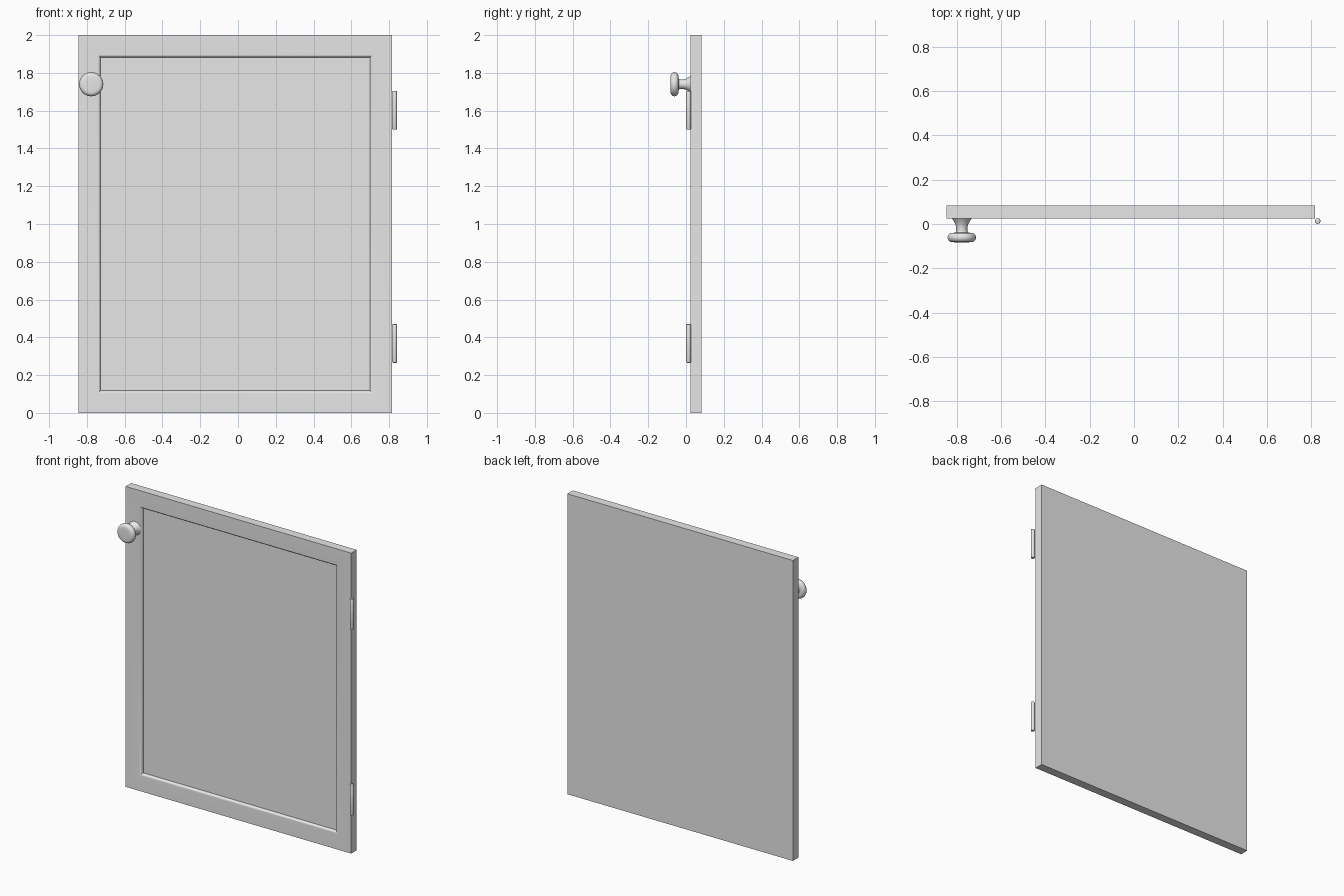
import bpy, bmesh, math
from mathutils import Matrix, Vector

cube = bpy.data.objects.get("Cube")
if cube:
    bpy.data.objects.remove(cube, do_unlink=True)

grey = bpy.data.materials.new("light_grey")
grey.use_nodes = True
grey.diffuse_color = (0.8, 0.8, 0.8, 1)
grey.node_tree.nodes["Principled BSDF"].inputs["Base Color"].default_value = (0.8, 0.8, 0.8, 1)


def finish(bm, name, angle=30):
    bmesh.ops.recalc_face_normals(bm, faces=bm.faces)
    mesh = bpy.data.meshes.new(name)
    bm.to_mesh(mesh)
    bm.free()
    mesh.materials.append(grey)
    obj = bpy.data.objects.new(name, mesh)
    bpy.context.collection.objects.link(obj)
    bpy.ops.object.select_all(action='DESELECT')
    obj.select_set(True)
    bpy.context.view_layer.objects.active = obj
    bpy.ops.object.shade_smooth_by_angle(angle=math.radians(angle))
    return obj


def lathe(name, profile, matrix, steps=40):
    """Spin (radius, height) points about z, then place the result."""
    bm = bmesh.new()
    verts = [bm.verts.new((r, 0, h)) for r, h in profile]
    edges = [bm.edges.new(pair) for pair in zip(verts, verts[1:])]
    bmesh.ops.spin(bm, geom=verts + edges, cent=(0, 0, 0), axis=(0, 0, 1),
                   angle=math.tau, steps=steps)
    bmesh.ops.remove_doubles(bm, verts=bm.verts, dist=1e-5)
    bmesh.ops.transform(bm, matrix=matrix, verts=bm.verts)
    return finish(bm, name)


# Door slab with a recessed panel behind a quarter-round moulding
left, right, front, back, height = 0.816, -0.845, 0.025, 0.083, 2.0
bm = bmesh.new()
bmesh.ops.create_cube(bm, size=1)
bmesh.ops.scale(bm, vec=(left - right, back - front, height), verts=bm.verts)
bmesh.ops.translate(bm, vec=((left + right) / 2, (front + back) / 2, height / 2), verts=bm.verts)
panel = min(bm.faces, key=lambda f: f.calc_center_median().y)
bmesh.ops.inset_region(bm, faces=[panel], thickness=0.145)
width, depth, rounds = 0.015, 0.018, 5
for i in range(rounds):
    a, b = (math.pi / 2 * k / rounds for k in (i, i + 1))
    bmesh.ops.inset_region(bm, faces=[panel], use_even_offset=True,
                           thickness=width * (math.sin(b) - math.sin(a)))
    drop = depth * (math.cos(a) - math.cos(b))
    bmesh.ops.translate(bm, vec=(0, drop, 0), verts=panel.verts)
finish(bm, "door")

# Round knob: flared stem and a flattened rounded head
stem = [(0, 0), (0.045, 0), (0.037, 0.011), (0.029, 0.026), (0.025, 0.042), (0.026, 0.058)]
rim_radius, rim_height, rim = 0.043, 0.086, 0.021
head = []
for i in range(11):
    t = math.pi * (i / 10 - 0.5)
    head.append((rim_radius + rim * math.cos(t), rim_height + rim * math.sin(t)))
profile = stem + [(0.03, 0.064)] + head + [(0.02, 0.108), (0, 0.108)]
lathe("knob", profile, Matrix.Translation((-0.777, front, 1.74)) @ Matrix.Rotation(math.pi / 2, 4, 'X'))

# Hinge barrels with softened ends
radius, length, soft = 0.0125, 0.205, 0.004
barrel = [(0, 0), (radius - soft, 0), (radius - 0.001, 0.0015), (radius, soft)]
barrel += [(r, length - h) for r, h in reversed(barrel)]
for name, z in (("lower_hinge", 0.265), ("upper_hinge", 1.5)):
    lathe(name, barrel, Matrix.Translation((0.829, 0.0135, z)), steps=24)
